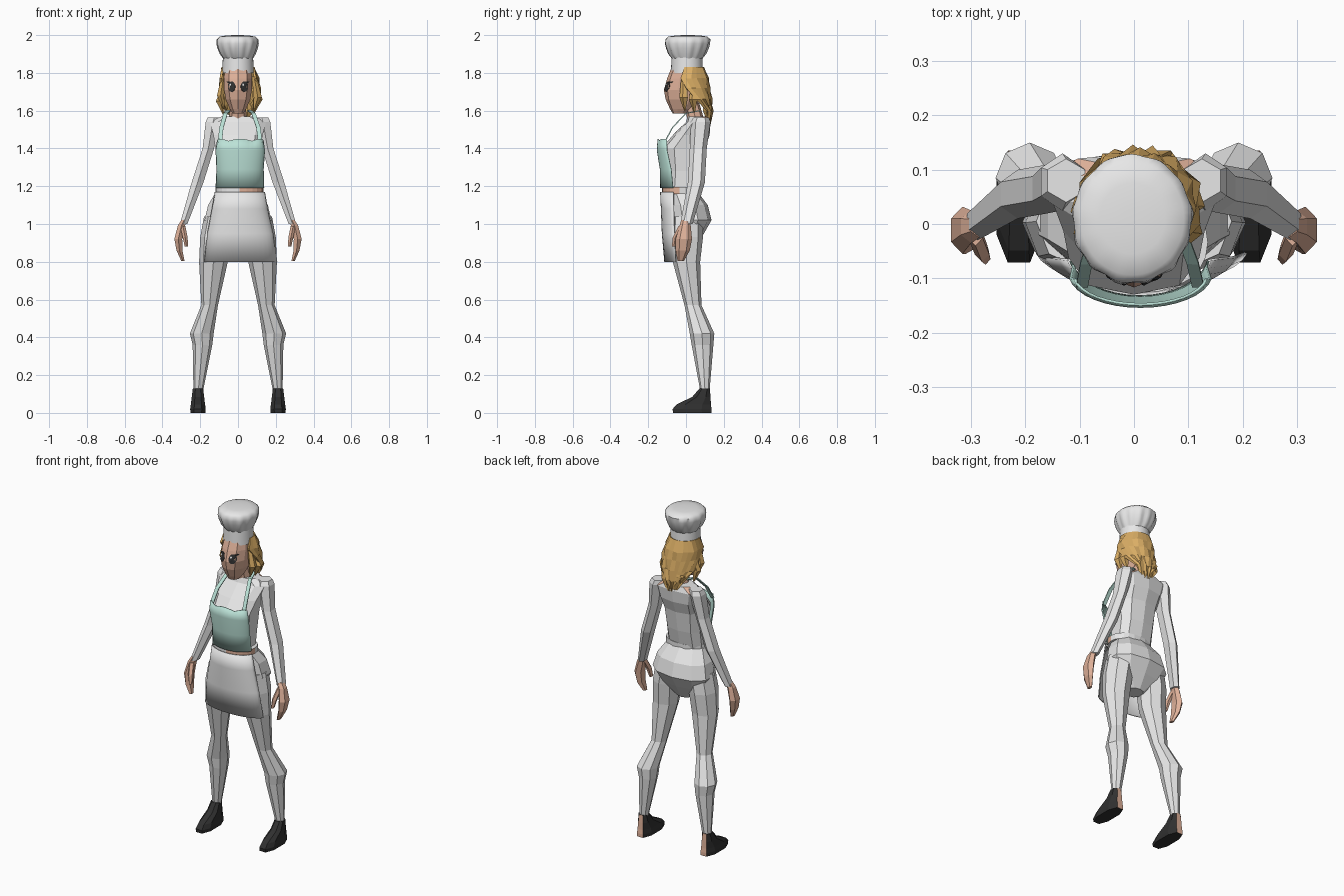
import bpy, bmesh, math
from mathutils import Vector
from mathutils.bvhtree import BVHTree

cube = bpy.data.objects.get("Cube")
if cube:
    bpy.data.objects.remove(cube, do_unlink=True)


def material(name, r, g, b):
    m = bpy.data.materials.new(name)
    m.use_nodes = True
    m.diffuse_color = (r, g, b, 1)
    m.node_tree.nodes["Principled BSDF"].inputs["Base Color"].default_value = (r, g, b, 1)
    return m


WHITE = material("white cloth", .8, .8, .8)
TEAL = material("teal cloth", .5, .76, .68)
SKIN = material("skin", .74, .44, .32)
HAIR = material("blonde hair", .7, .42, .13)
BLACK = material("black", .03, .03, .03)


def finish(name, bm, mats, smooth=False, thick=0):
    bmesh.ops.recalc_face_normals(bm, faces=bm.faces)
    mesh = bpy.data.meshes.new(name)
    bm.to_mesh(mesh)
    bm.free()
    for m in mats:
        mesh.materials.append(m)
    ob = bpy.data.objects.new(name, mesh)
    bpy.context.collection.objects.link(ob)
    if thick:
        mod = ob.modifiers.new("thickness", 'SOLIDIFY')
        mod.thickness = thick
        mod.offset = 0
    if smooth:
        bpy.ops.object.select_all(action='DESELECT')
        ob.select_set(True)
        bpy.context.view_layer.objects.active = ob
        bpy.ops.object.shade_smooth_by_angle(angle=math.radians(50))
    return ob


def bend(v, p):
    return math.copysign(abs(v) ** p, v)


def loft(name, rings, mats, n=8, arc=None, power=1, turn=0, tweak=None, rule=None, **kw):
    """Skin rings of (z, centre x, half width, front y, back y); an arc leaves it open."""
    bm = bmesh.new()
    rows = []
    for k, (z, cx, rx, yf, yb) in enumerate(rings):
        row = []
        for i in range(n + 1 if arc else n):
            a0, a1 = arc(k) if arc else (-90 + turn, 270 + turn)
            a = math.radians(a0 + (a1 - a0) * i / n)
            co = Vector((cx + rx * bend(math.cos(a), power),
                         (yf + yb) / 2 + (yb - yf) / 2 * bend(math.sin(a), power), z))
            row.append(bm.verts.new(tweak(co, k, i, a) if tweak else co))
        rows.append(row)
    for lo, hi in zip(rows, rows[1:]):
        for i in range(n):
            j = (i + 1) % len(lo)
            bm.faces.new((lo[i], lo[j], hi[j], hi[i]))
    if not arc:
        bm.faces.new(rows[0])
        bm.faces.new(rows[-1])
    bm.normal_update()
    bmesh.ops.recalc_face_normals(bm, faces=bm.faces)
    if rule:
        for f in bm.faces:
            f.material_index = int(rule(f))
    return finish(name, bm, mats, **kw)


def pair(name, rings, mats, **kw):
    for side, s in (("left", 1), ("right", -1)):
        loft(side + "_" + name, [(z, s * cx, rx, yf, yb) for z, cx, rx, yf, yb in rings], mats, **kw)


# Body
loft("pelvis", [(.87, 0, .05, -.05, .05), (.95, 0, .15, -.085, .095), (1.02, 0, .185, -.09, .135),
                (1.1, 0, .165, -.095, .115), (1.18, 0, .115, -.11, .055)], [WHITE], n=10, power=.85)
loft("torso", [(1.15, 0, .115, -.11, .05), (1.28, 0, .115, -.11, .08), (1.4, 0, .125, -.13, .1),
               (1.47, 0, .135, -.07, .125), (1.54, 0, .155, .0, .13), (1.57, 0, .09, .01, .12)],
     [WHITE, SKIN], n=10, power=.75,
     rule=lambda f: f.normal.z > .4 and f.calc_center_median().y > .1)
loft("waist_band", [(1.16, .008, .128, -.127, .06), (1.195, .008, .128, -.127, .06)], [WHITE, SKIN], n=24,
     power=.9, rule=lambda f: f.calc_center_median().x > .01 and f.calc_center_median().y < -.045)

# Limbs
pair("arm", [(1.565, .125, .04, .04, .12), (1.54, .132, .045, .025, .13), (1.4, .157, .035, .02, .11),
             (1.22, .214, .036, .01, .1), (1.0, .288, .023, -.03, .035)], [WHITE], n=6)
pair("hand", [(1.02, .285, .018, -.025, .02), (.99, .3, .022, -.035, .025), (.92, .316, .024, -.055, .032),
              (.86, .31, .018, -.055, .02), (.805, .292, .01, -.045, -.01)], [SKIN], n=6)
pair("thumb", [(.99, .292, .014, -.04, 0), (.93, .28, .014, -.07, -.03), (.88, .273, .009, -.075, -.045)],
     [SKIN], n=5)
pair("leg", [(1.04, .1, .08, -.08, .09), (.93, .12, .08, -.085, .09), (.8, .13, .076, -.07, .075),
             (.57, .15, .044, -.008, .082), (.42, .192, .063, .02, .15), (.36, .188, .052, .03, .145),
             (.12, .21, .026, .075, .125)], [WHITE], n=8)
pair("shoe", [(0, .212, .042, -.075, .142), (.02, .212, .044, -.078, .142), (.045, .212, .04, -.055, .138),
              (.085, .212, .035, .03, .133), (.13, .212, .029, .07, .128)], [BLACK, SKIN], n=8, turn=22.5,
     power=.8, rule=lambda f: f.normal.y > .9)

# Head and neck
loft("neck", [(1.54, 0, .05, .01, .1), (1.64, 0, .038, -.01, .07)], [SKIN])
head = loft("head", [(1.585, 0, .03, -.07, 0), (1.61, 0, .046, -.085, .04), (1.66, 0, .068, -.108, .08),
                     (1.71, 0, .077, -.117, .1), (1.77, 0, .078, -.1, .1), (1.82, 0, .072, -.08, .09)],
            [SKIN], n=10, power=.9)

# Face details laid onto the head
bm = bmesh.new()
bm.from_mesh(head.data)
surface = BVHTree.FromBMesh(bm)
bm.free()


def face_plate(name, x, z, rx, rz, mat, tilt=0, lift=.003):
    bm = bmesh.new()
    bmesh.ops.create_circle(bm, cap_ends=True, cap_tris=True, segments=14, radius=1)
    c, s = math.cos(tilt), math.sin(tilt)
    for v in bm.verts:
        u, w = v.co.x * rx, v.co.y * rz
        px, pz = x + u * c - w * s, z + u * s + w * c
        hit = surface.ray_cast(Vector((px, -1, pz)), Vector((0, 1, 0)))[0]
        v.co = (px, (hit.y if hit else -.08) - lift, pz)
    finish(name, bm, [mat], thick=.002)


for side, s in (("left", 1), ("right", -1)):
    face_plate(side + "_eye", s * .034, 1.727, .02, .028, BLACK)
    face_plate(side + "_glint", s * .034 - .007, 1.737, .005, .006, WHITE, lift=.006)
    face_plate(side + "_lash", s * .044, 1.748, .016, .005, BLACK, tilt=s * .3)

# Hair shell with jagged ends, plus loose locks
START = (70, 48, 12, -12, -25, -10)


def ragged(co, k, i, a):
    back = max(0, math.sin(a))
    if k == 0:
        co.z += .06 * (1 - back) + (.03 if i % 2 else 0)
    elif k < 5:
        co += Vector((co.x, co.y - .02, 0)) * (.1 if (i + k) % 3 == 0 else 0)
    return co


loft("hair", [(1.53, .01, .075, -.02, .125), (1.6, .01, .1, -.045, .13), (1.66, .01, .105, -.06, .125),
              (1.72, .008, .1, -.075, .118), (1.77, .004, .096, -.085, .112), (1.83, 0, .082, -.075, .09)],
     [HAIR], n=14, arc=lambda k: (START[k], 180 - START[k]), tweak=ragged, thick=.012)
for k, (x, y, top, tip, w) in enumerate([(.1, -.01, 1.78, 1.6, .025), (-.088, -.01, 1.79, 1.61, .022),
                                         (.1, .04, 1.72, 1.59, .03), (-.09, .03, 1.72, 1.58, .026),
                                         (.05, .115, 1.66, 1.53, .03), (-.04, .11, 1.66, 1.56, .03)]):
    loft(f"hair_lock_{k + 1}", [(tip, x * .85, .004, y, y + .008), (tip + .07, x * 1.05, w * .9, y - .025, y + .025),
                                (top, x * .85, w * .5, y - .015, y + .015)], [HAIR], n=5)

# Hat
loft("hat_band", [(1.8, 0, .084, -.08, .09), (1.885, 0, .08, -.076, .086)], [WHITE], n=32, smooth=True)


def pleat(co, k, i, a):
    depth = (.02, .05, .05, .035, .015, 0, 0, 0)[k]
    f = 1 + depth * (math.sin(13 * a) + .5 * math.sin(7 * a + 1)) / 1.5
    return Vector((co.x * f, (co.y - .01) * f + .01, co.z))


loft("hat_puff", [(1.875, 0, .078, -.074, .086), (1.9, -.002, .092, -.092, .105), (1.93, -.003, .104, -.103, .118),
                  (1.955, -.003, .11, -.11, .126), (1.978, -.003, .109, -.108, .128), (1.992, -.003, .095, -.094, .113),
                  (1.998, -.003, .06, -.055, .075), (2.0, -.003, .02, -.015, .03)], [WHITE], n=64, tweak=pleat, smooth=True)


# Apron
def scallop(co, k, i, a):
    if k == 3:
        co.z += .012 * abs(math.cos(3 * (a + math.pi / 2))) - .006
    return co


loft("apron_skirt", [(.8, .014, .195, -.112, .03), (.95, .012, .175, -.125, .03), (1.08, .01, .148, -.13, .03),
                     (1.17, .01, .132, -.134, .03)], [WHITE], n=16, arc=lambda k: (-170, -10), thick=.006, smooth=True)
loft("apron_bib", [(1.19, .01, .128, -.134, .02), (1.29, .011, .124, -.136, .0), (1.39, .012, .13, -.152, -.03),
                   (1.445, .012, .122, -.148, -.04)], [TEAL], n=16, arc=lambda k: (-172, -8), tweak=scallop,
     thick=.005, smooth=True)
for side, s, pts in (("left", 1, [(.118, -.118, 1.43), (.108, -.075, 1.51), (.082, -.005, 1.585), (.06, .07, 1.6)]),
                     ("right", -1, [(-.096, -.118, 1.43), (-.088, -.075, 1.51), (-.066, -.005, 1.585), (-.05, .07, 1.6)])):
    bm = bmesh.new()
    rows = [[bm.verts.new((x + d * s, y + abs(d) * .3, z)) for d in (-.011, .011)] for x, y, z in pts]
    for (a, b), (c, d) in zip(rows, rows[1:]):
        bm.faces.new((a, b, d, c))
    finish(side + "_apron_strap", bm, [TEAL], thick=.006)
